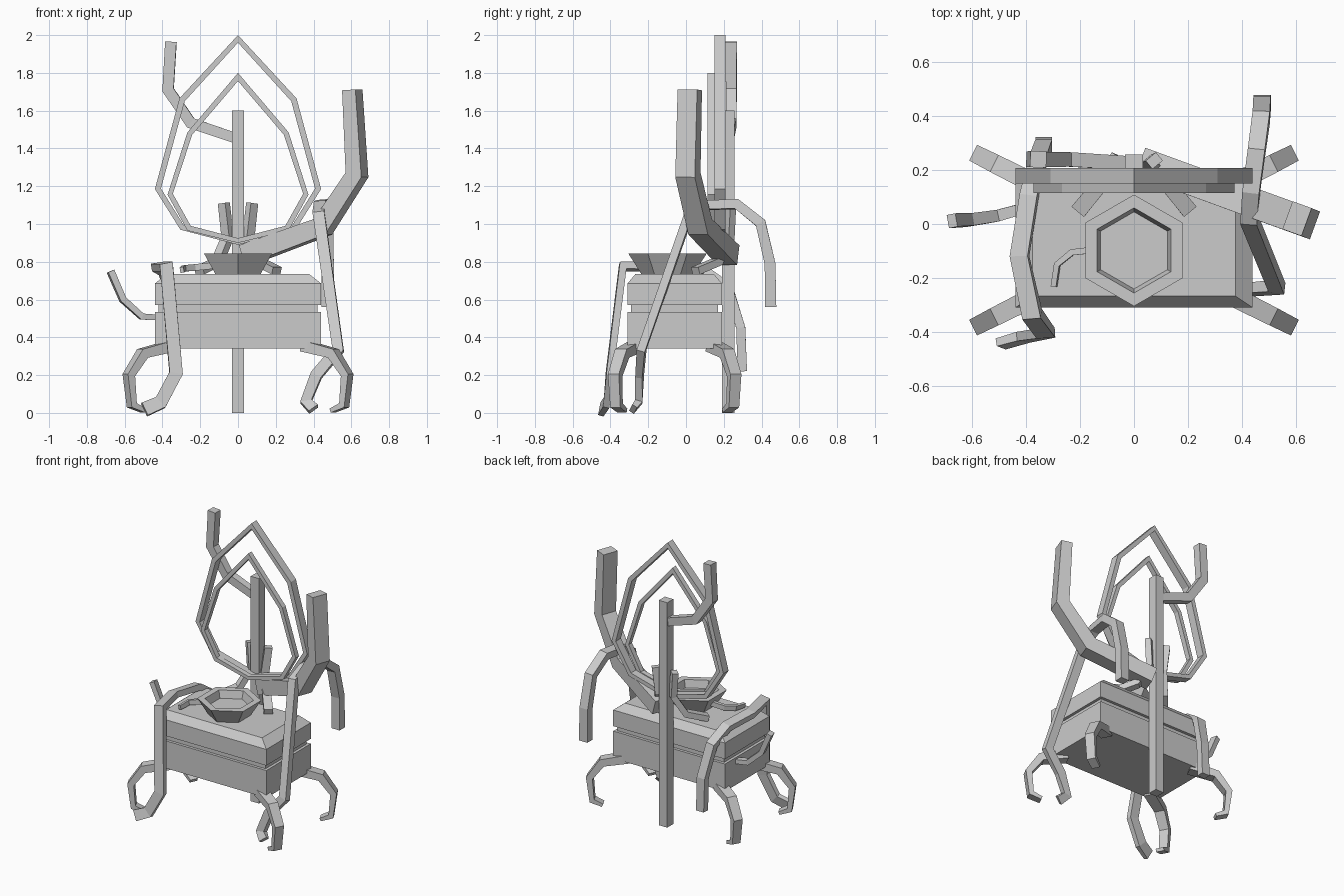
import bpy, bmesh
from mathutils import Vector


def finish(name, bm):
    bmesh.ops.recalc_face_normals(bm, faces=bm.faces)
    me = bpy.data.meshes.new(name)
    bm.to_mesh(me)
    bm.free()
    ob = bpy.data.objects.new(name, me)
    bpy.context.collection.objects.link(ob)
    return ob


def box(name, x, y0, y1, z0, z1, inset=0.0):
    """Box centred on x = 0; inset pulls in the top to form a slope."""
    bm = bmesh.new()
    bmesh.ops.create_cube(bm, size=1)
    for v in bm.verts:
        k = inset if v.co.z > 0 else 0.0
        v.co = Vector(((x - k * 1.5) * (1 if v.co.x > 0 else -1),
                       y1 - k if v.co.y > 0 else y0 + k,
                       z1 if v.co.z > 0 else z0))
    return finish(name, bm)


def limb(name, pts, side, start, end):
    """Four-sided tapering tube; start/end are (width along side, thickness)."""
    p = [Vector(q) for q in pts]
    n = len(p)
    side = Vector(side)
    bm = bmesh.new()
    rings = []
    for i in range(n):
        a = (p[i] - p[i - 1]).normalized() if i else (p[1] - p[0]).normalized()
        b = (p[i + 1] - p[i]).normalized() if i < n - 1 else a
        t = (a + b).normalized()
        side = (side - t * side.dot(t)).normalized()
        other = t.cross(side)
        f = i / (n - 1)
        w = (start[0] + (end[0] - start[0]) * f) / 2
        h = (start[1] + (end[1] - start[1]) * f) / 2 / max(0.7, t.dot(a))
        rings.append([bm.verts.new(p[i] + side * w * sx + other * h * sy)
                      for sx, sy in ((-1, -1), (1, -1), (1, 1), (-1, 1))])
    for r, q in zip(rings, rings[1:]):
        for k in range(4):
            bm.faces.new((r[k], r[(k + 1) % 4], q[(k + 1) % 4], q[k]))
    bm.faces.new(rings[0])
    bm.faces.new(rings[-1])
    return finish(name, bm)


def frame(name, outer, inner, y0, y1):
    """Open ring from half outlines (x, z), mirrored across x."""
    def full(h):
        return h + [(-x, z) for x, z in h[-2:0:-1]]
    bm = bmesh.new()
    loops = [[bm.verts.new((x, y, z)) for x, z in full(h)]
             for h, y in ((outer, y0), (outer, y1), (inner, y1), (inner, y0))]
    n = len(loops[0])
    for k in range(4):
        a, b = loops[k], loops[(k + 1) % 4]
        for i in range(n):
            j = (i + 1) % n
            bm.faces.new((a[i], a[j], b[j], b[i]))
    return finish(name, bm)


# Chest body: base box, recessed seam, lid with sloped top
box("chest_base", 0.44, -0.31, 0.19, 0.34, 0.535)
box("chest_seam", 0.42, -0.29, 0.17, 0.53, 0.575)
box("lid_lower", 0.44, -0.31, 0.19, 0.57, 0.685)
box("lid_top", 0.44, -0.31, 0.19, 0.685, 0.735, 0.042)

# Back post
box("back_post", 0.033, 0.19, 0.258, 0.0, 1.6)

# Four curved legs
for sx in (-1, 1):
    for sy in (-1, 1):
        leg = [(0.35, 0.20, 0.355), (0.505, 0.278, 0.315), (0.578, 0.315, 0.2),
               (0.562, 0.308, 0.04), (0.50, 0.277, 0.012)]
        limb(("front" if sy < 0 else "back") + "_leg_" + ("left" if sx < 0 else "right"),
             [(sx * x, -0.06 + sy * y, z) for x, y, z in leg],
             (-0.45 * sx, 0.89 * sy, 0), (0.075, 0.06), (0.055, 0.022))

# Two mirror frames, one in front of the other
frame("mirror_frame_outer",
      [(0, 2.0), (0.31, 1.665), (0.44, 1.185), (0.305, 0.97), (0, 0.89)],
      [(0, 1.96), (0.282, 1.65), (0.408, 1.188), (0.288, 0.995), (0, 0.918)], 0.15, 0.208)
frame("mirror_frame_inner",
      [(0, 1.8), (0.268, 1.485), (0.373, 1.155), (0.268, 0.965), (0, 0.9)],
      [(0, 1.757), (0.243, 1.472), (0.345, 1.16), (0.25, 0.99), (0, 0.925)], 0.115, 0.152)

# Mirror brackets
for sx in (-1, 1):
    limb("mirror_bracket_" + ("left" if sx < 0 else "right"),
         [(sx * 0.205, 0.05, 0.752), (sx * 0.11, 0.165, 0.80),
          (sx * 0.055, 0.225, 0.93), (sx * 0.075, 0.235, 1.11)],
         (0.77, sx * 0.64, 0), (0.06, 0.04), (0.05, 0.04))

# Hexagonal bowl with a shallow recess
bm = bmesh.new()
hexes = []
for r, z in ((0.135, 0.73), (0.207, 0.843), (0.158, 0.843), (0.143, 0.79)):
    d = r * 0.866
    hexes.append([bm.verts.new((x, -0.098 + y, z)) for x, y in
                  ((0, r), (-d, r / 2), (-d, -r / 2), (0, -r), (d, -r / 2), (d, r / 2))])
for a, b in zip(hexes, hexes[1:]):
    for i in range(6):
        bm.faces.new((a[i], a[(i + 1) % 6], b[(i + 1) % 6], b[i]))
bm.faces.new(hexes[0])
bm.faces.new(hexes[-1])
finish("bowl", bm)
limb("bowl_handle", [(-0.13, -0.094, 0.78), (-0.23, -0.105, 0.77),
                     (-0.285, -0.15, 0.765), (-0.297, -0.232, 0.757)],
     (0, 1, 0), (0.025, 0.035), (0.02, 0.03))

# Long tendril over the left of the lid, down to a front foot
limb("left_tendril", [(-0.335, 0.298, 0.22), (-0.335, 0.29, 0.45), (-0.36, 0.225, 0.665),
                      (-0.39, 0.10, 0.755), (-0.425, -0.12, 0.775), (-0.378, -0.335, 0.775),
                      (-0.328, -0.405, 0.21), (-0.41, -0.42, 0.055), (-0.495, -0.445, 0.018)],
     (1, 0, 0), (0.06, 0.05), (0.075, 0.03))

# Long tendril arching over the right arm
limb("right_tendril", [(0.475, 0.448, 0.56), (0.475, 0.445, 0.79), (0.472, 0.395, 1.005),
                       (0.455, 0.27, 1.105), (0.435, 0.12, 1.10), (0.428, 0.015, 1.05),
                       (0.53, -0.235, 0.335), (0.415, -0.245, 0.2), (0.36, -0.25, 0.06),
                       (0.40, -0.28, 0.02)],
     (1, 0, 0), (0.065, 0.06), (0.06, 0.03))

# Large arm on the right
limb("large_arm", [(0.04, 0.225, 0.835), (0.45, 0.075, 0.985),
                   (0.63, 0.01, 1.26), (0.605, 0.02, 1.71)],
     (0.35, 0.936, 0), (0.11, 0.11), (0.11, 0.075))

# Small arm high on the post
limb("upper_arm", [(0.0, 0.225, 1.45), (-0.25, 0.24, 1.535),
                   (-0.37, 0.24, 1.71), (-0.355, 0.24, 1.965)],
     (0, 1, 0), (0.05, 0.055), (0.06, 0.06))

# Small curl on the left side of the chest
limb("side_curl", [(-0.42, 0.055, 0.505), (-0.51, 0.03, 0.51),
                   (-0.61, 0.015, 0.6), (-0.675, 0.012, 0.75)],
     (0.1, 1, 0), (0.04, 0.03), (0.05, 0.035))
